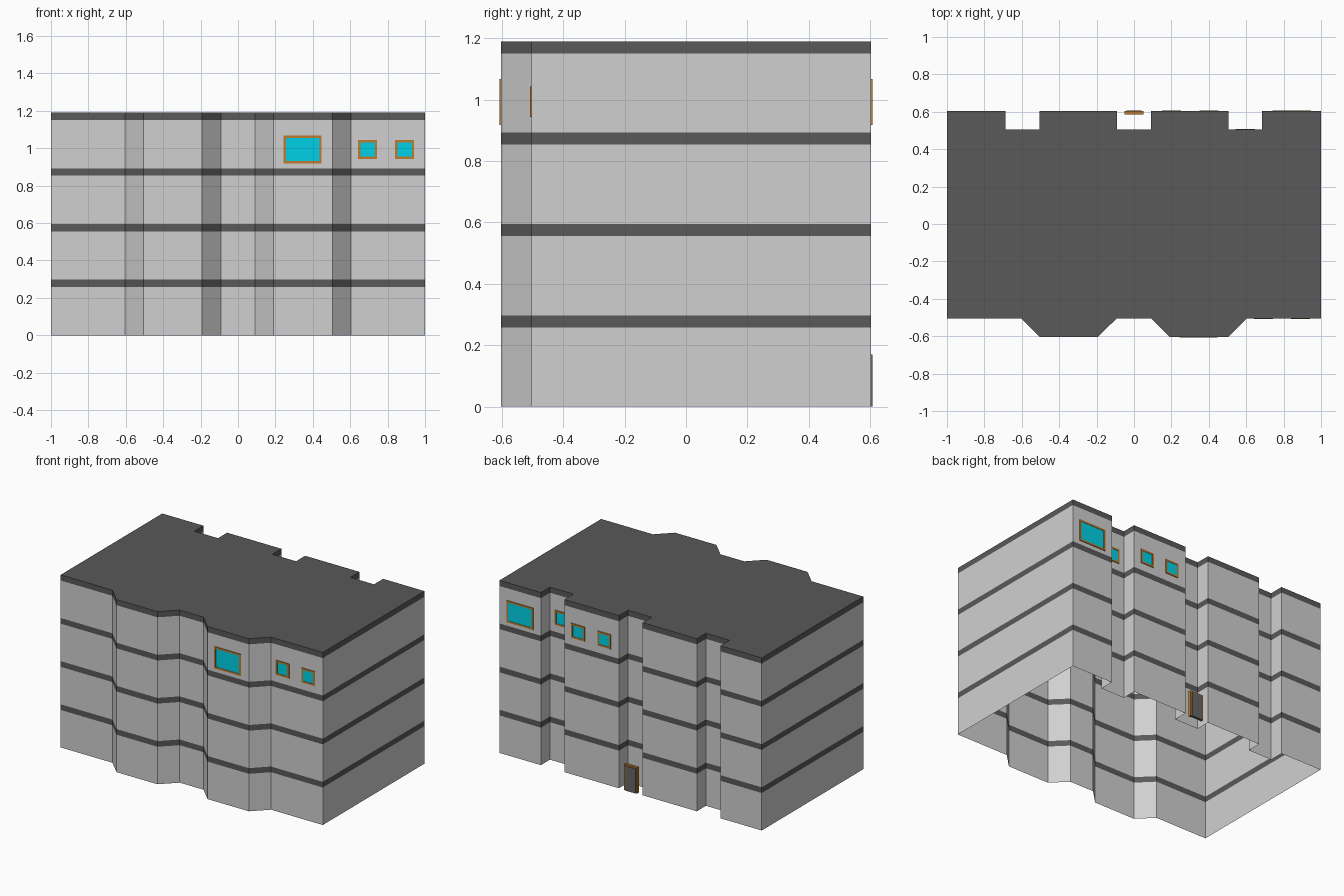
import bpy, bmesh

cube = bpy.data.objects.get("Cube")
if cube:
    bpy.data.objects.remove(cube, do_unlink=True)


def material(name, rgb):
    m = bpy.data.materials.new(name)
    m.use_nodes = True
    m.diffuse_color = (*rgb, 1)
    m.node_tree.nodes["Principled BSDF"].inputs["Base Color"].default_value = (*rgb, 1)
    return m


WALL = material("light grey wall", (0.63, 0.63, 0.63))
DARK = material("dark grey trim", (0.10, 0.10, 0.10))
DOOR = material("slate grey door", (0.135, 0.135, 0.135))
GLASS = material("cyan glass", (0.0, 0.64, 0.80))
WOOD = material("orange wood", (0.51, 0.20, 0.03))


def finish(bm, name, mats):
    bmesh.ops.recalc_face_normals(bm, faces=bm.faces)
    mesh = bpy.data.meshes.new(name)
    bm.to_mesh(mesh)
    bm.free()
    for m in mats:
        mesh.materials.append(m)
    ob = bpy.data.objects.new(name, mesh)
    bpy.context.collection.objects.link(ob)
    return ob


def add_box(bm, x0, x1, y0, y1, z0, z1):
    for v in bmesh.ops.create_cube(bm, size=1)["verts"]:
        v.co = (x1 if v.co.x > 0 else x0,
                y1 if v.co.y > 0 else y0,
                z1 if v.co.z > 0 else z0)


# Building outline: angled bays along the front, square notches along the back
FACE, INNER = 0.603, 0.504
outline = [(-1, -INNER)]
for a, b in ((-0.605, -0.092), (0.09, 0.605)):
    outline += [(a, -INNER), (a + 0.1, -FACE), (b - 0.1, -FACE), (b, -INNER)]
outline += [(1, -INNER), (1, FACE)]
for a, b in ((0.685, 0.505), (0.09, -0.092), (-0.505, -0.686)):
    outline += [(a, FACE), (a, INNER), (b, INNER), (b, FACE)]
outline.append((-1, FACE))

# Shell, open underneath: each storey is a wall strip topped by a dark band
STOREY, BAND = 0.2975, 0.039
levels = [0]
for i in range(1, 5):
    levels += [STOREY * i - BAND, STOREY * i]
bm = bmesh.new()
rings = [[bm.verts.new((x, y, z)) for x, y in outline] for z in levels]
n = len(outline)
for k in range(len(levels) - 1):
    for i in range(n):
        j = (i + 1) % n
        f = bm.faces.new((rings[k][i], rings[k][j], rings[k + 1][j], rings[k + 1][i]))
        f.material_index = k % 2
roof = bm.faces.new(rings[-1])
roof.material_index = 1
finish(bm, "building_shell", [WALL, DARK])


def window(name, x, y, side, w, h, z=0.993, rim=0.0125):
    """Thin frame with a slightly sunken pane; side is -1 front, +1 back."""
    y0, y1 = sorted((y, y + side * 0.005))
    a, b, lo, hi = x - w / 2, x + w / 2, z - h / 2, z + h / 2
    bm = bmesh.new()
    for x0, x1 in ((a, a + rim), (b - rim, b)):
        add_box(bm, x0, x1, y0, y1, lo, hi)
    for z0, z1 in ((lo, lo + rim), (hi - rim, hi)):
        add_box(bm, a + rim, b - rim, y0, y1, z0, z1)
    finish(bm, name + "_frame", [WOOD])
    bm = bmesh.new()
    y0, y1 = sorted((y, y + side * 0.003))
    add_box(bm, a + rim, b - rim, y0, y1, lo + rim, hi - rim)
    finish(bm, name + "_pane", [GLASS])


# Top-floor windows
LARGE, SMALL = (0.204, 0.15), (0.102, 0.1)
window("front_bay_window", 0.345, -FACE, -1, *LARGE)
window("back_large_window", 0.843, FACE, 1, *LARGE)
for i, x in enumerate((0.693, 0.891)):
    window(f"front_small_window_{i + 1}", x, -INNER, -1, *SMALL)
for i, x in enumerate((0.2, 0.4)):
    window(f"back_small_window_{i + 1}", x, FACE, 1, *SMALL)
window("back_notch_window", 0.595, INNER, 1, *SMALL)

# Back entrance: wooden frame at the mouth of the middle notch, door standing proud
bm = bmesh.new()
for x0, x1 in ((-0.05, -0.039), (0.039, 0.05)):
    add_box(bm, x0, x1, 0.586, 0.603, 0, 0.18)
add_box(bm, -0.039, 0.039, 0.586, 0.603, 0.17, 0.18)
finish(bm, "door_frame", [WOOD])
bm = bmesh.new()
add_box(bm, -0.039, 0.039, 0.59, 0.608, 0, 0.17)
finish(bm, "door_panel", [DOOR])
